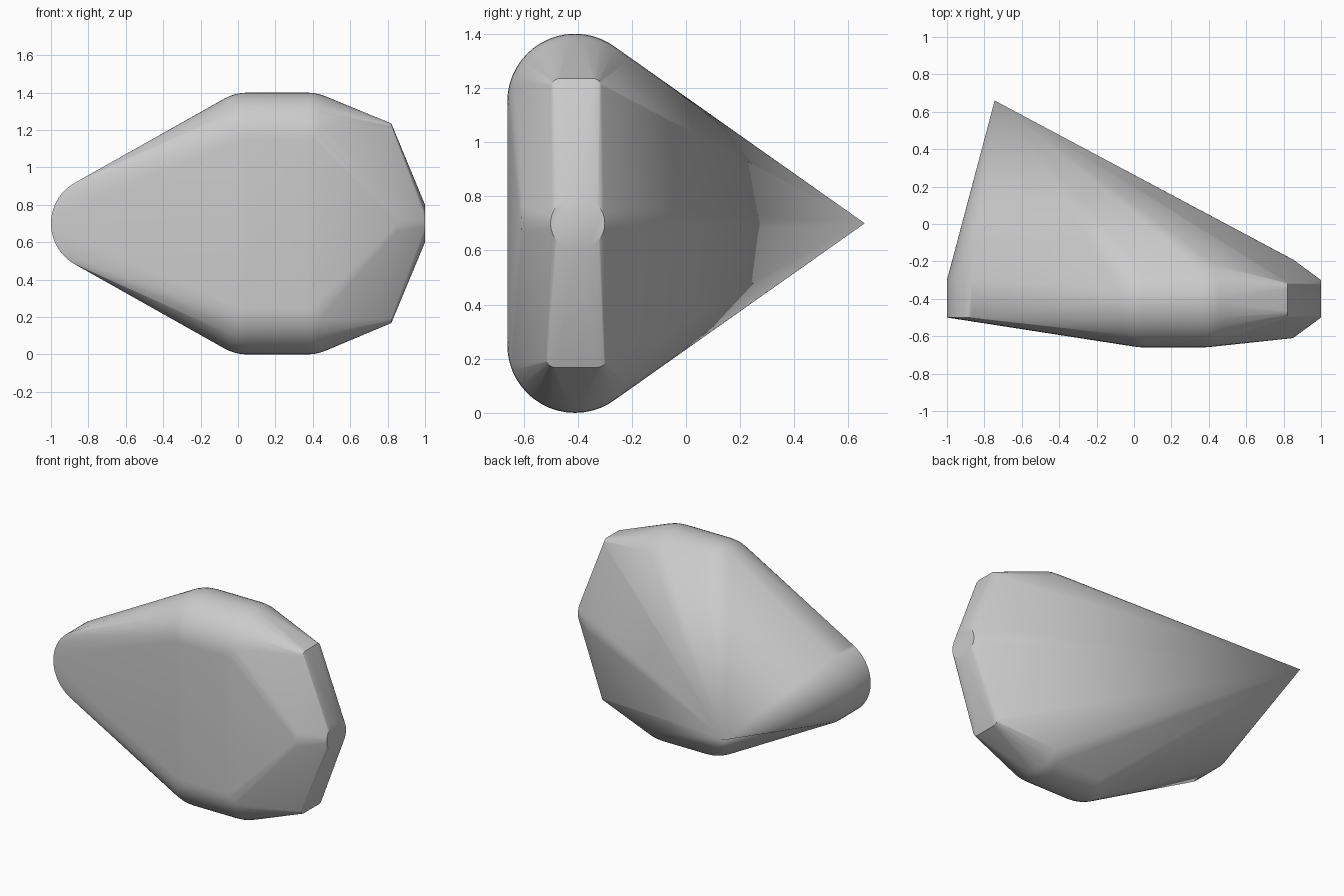
import bpy, bmesh, math
from mathutils import Vector

cube = bpy.data.objects.get("Cube")
if cube:
    bpy.data.objects.remove(cube, do_unlink=True)

MID_Y, MID_Z, RADIUS = -0.41, 0.7, 0.25
bm = bmesh.new()


def ring(centre, radius, axis, count=64):
    """Add a circle of points around the x or y axis."""
    for i in range(count):
        a = 2 * math.pi * i / count
        u, v = radius * math.cos(a), radius * math.sin(a)
        offset = (0, u, v) if axis == "x" else (u, 0, v)
        bm.verts.new(Vector(centre) + Vector(offset))


def ball(centre, radius, rings=24):
    """Add a sphere of points with its poles along x."""
    for i in range(1, rings):
        a = math.pi * i / rings
        ring(Vector(centre) + Vector((radius * math.cos(a), 0, 0)),
             radius * math.sin(a), "x", 48)


# Broad rounded middle: four corner balls
for x in (0.05, 0.37):
    for z in (RADIUS, 2 * MID_Z - RADIUS):
        ball((x, MID_Y, z), RADIUS)

# Narrow rounded end and the rear point
for y in (-0.5, -0.3):
    ring((-0.75, y, MID_Z), RADIUS, "y")
bm.verts.new((-0.745, 0.66, MID_Z))

# Blunt nose: a wide collar tapering to a small flat disc
ring((0.85, -0.4, MID_Z), 0.21, "x")
ring((1.0, -0.4, MID_Z), 0.1, "x")

# Upper and lower ends of the nose strip, with rounded corners
for tip_z, half, inward in ((1.235, 0.095, -1), (0.168, 0.113, 1)):
    corner = 0.035
    for side in (-1, 1):
        for i in range(7):
            a = math.pi / 2 * i / 6
            y = -0.405 + side * (half - corner + corner * math.sin(a))
            bm.verts.new((0.82, y, tip_z + inward * corner * (1 - math.cos(a))))

# Wrap everything in one tight skin
hull = bmesh.ops.convex_hull(bm, input=bm.verts[:])
loose = {g for g in hull["geom_interior"] + hull["geom_unused"]
         if isinstance(g, bmesh.types.BMVert)}
bmesh.ops.delete(bm, geom=list(loose), context="VERTS")
bmesh.ops.delete(bm, geom=[v for v in bm.verts if not v.link_faces], context="VERTS")
bmesh.ops.dissolve_limit(bm, angle_limit=math.radians(0.3),
                         verts=bm.verts[:], edges=bm.edges[:])
bmesh.ops.recalc_face_normals(bm, faces=bm.faces[:])

mesh = bpy.data.meshes.new("faceted_body")
bm.to_mesh(mesh)
bm.free()
body = bpy.data.objects.new("faceted_body", mesh)
bpy.context.collection.objects.link(body)

# Plain grey surface
grey = bpy.data.materials.new("light_grey")
grey.use_nodes = True
colour = (0.6, 0.6, 0.6, 1)
grey.diffuse_color = colour
grey.node_tree.nodes["Principled BSDF"].inputs["Base Color"].default_value = colour
mesh.materials.append(grey)

bpy.ops.object.select_all(action="DESELECT")
body.select_set(True)
bpy.context.view_layer.objects.active = body
bpy.ops.object.shade_smooth_by_angle(angle=math.radians(30))
